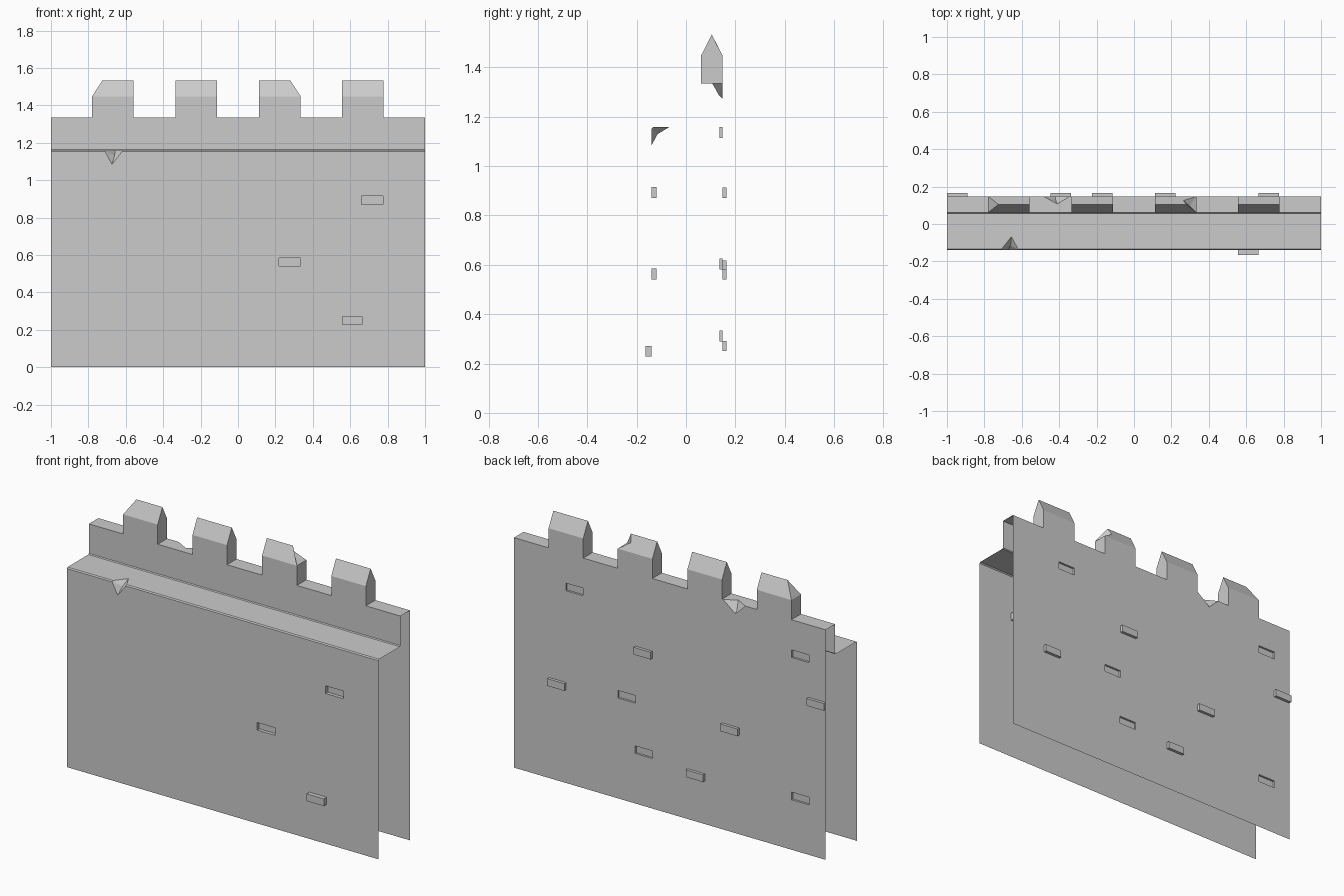
import bpy, bmesh
from mathutils import Vector

if "Cube" in bpy.data.objects:
    bpy.data.objects.remove(bpy.data.objects["Cube"])

FRONT, STEP, BACK = -0.14, 0.061, 0.148
WALK, TOP, EAVE, RIDGE = 1.158, 1.334, 1.448, 1.533
MID = (STEP + BACK) / 2
MERLONS = [(-0.78, -0.558), (-0.335, -0.113), (0.112, 0.335), (0.556, 0.778)]


def to_object(name, bm):
    bmesh.ops.recalc_face_normals(bm, faces=bm.faces)
    me = bpy.data.meshes.new(name)
    bm.to_mesh(me)
    bm.free()
    ob = bpy.data.objects.new(name, me)
    bpy.context.collection.objects.link(ob)
    return ob


def prism(bm, profile, x0, x1):
    """Extrude a (y, z) profile along x; returns the two end rings."""
    a = [bm.verts.new((x0, y, z)) for y, z in profile]
    b = [bm.verts.new((x1, y, z)) for y, z in profile]
    n = len(a)
    for i in range(n):
        j = (i + 1) % n
        bm.faces.new((a[i], a[j], b[j], b[i]))
    ends = bm.faces.new(a), bm.faces.new(b)
    return a, b, ends


def box(bm, x0, x1, y0, y1, z0, z1):
    return prism(bm, [(y0, z0), (y1, z0), (y1, z1), (y0, z1)], x0, x1)


def chip(bm, ring, inner, outer):
    """Faceted chip cutter: a bipyramid over four points near the edge."""
    r = [bm.verts.new(p) for p in ring]
    tips = bm.verts.new(inner), bm.verts.new(outer)
    for i in range(4):
        for t in tips:
            bm.faces.new((r[i], r[(i + 1) % 4], t))


# Stepped wall body (closed while cutting)
bm = bmesh.new()
prism(bm, [(FRONT, 0), (FRONT, WALK - 0.006), (FRONT + 0.006, WALK),
           (STEP - 0.005, WALK), (STEP, WALK + 0.005), (STEP, TOP),
           (BACK, TOP), (BACK, 0)], -1, 1)
wall = to_object("wall", bm)

# Cutters: recessed stones and broken edges
bm = bmesh.new()
for x, z in [(0.66, 0.871), (0.22, 0.541)]:
    box(bm, x, x + 0.114, FRONT - 0.05, FRONT + 0.02, z, z + 0.044)
for x, z in [(0.556, 1.115), (0.222, 0.582), (0.112, 0.29),
             (-0.893, 1.115), (-0.893, 0.29)]:
    box(bm, x, x + 0.112, BACK - 0.012, BACK + 0.05, z, z + 0.044)
chip(bm, [(-0.717, -0.142, 1.16), (-0.655, -0.065, 1.16),
          (-0.613, -0.142, 1.16), (-0.675, -0.142, 1.08)],
     (-0.66, -0.115, 1.13), (-0.66, -0.22, 1.25))
chip(bm, [(-0.49, 0.15, 1.336), (-0.41, 0.106, 1.336),
          (-0.338, 0.15, 1.336), (-0.42, 0.15, 1.27)],
     (-0.42, 0.133, 1.288), (-0.42, 0.23, 1.42))
cutter = to_object("stone_cutter", bm)
cutter.hide_render = True
mod = wall.modifiers.new("cut", 'BOOLEAN')
mod.operation, mod.solver, mod.object = 'DIFFERENCE', 'EXACT', cutter
dg = bpy.context.evaluated_depsgraph_get()
bm = bmesh.new()
bm.from_mesh(bpy.data.meshes.new_from_object(wall.evaluated_get(dg)))
bpy.data.objects.remove(cutter)
wall.modifiers.clear()

# Open the ends, the underside and the seats of the merlons
for x in [x for pair in MERLONS for x in pair]:
    bmesh.ops.bisect_plane(bm, geom=bm.verts[:] + bm.edges[:] + bm.faces[:],
                           plane_co=(x, 0, 0), plane_no=(1, 0, 0))


def is_open(f):
    c = f.calc_center_median()
    seat = abs(c.z - TOP) < 1e-3 and any(a < c.x < b for a, b in MERLONS)
    return abs(c.x) > 0.9995 or c.z < 1e-4 or seat


bmesh.ops.delete(bm, geom=[f for f in bm.faces if is_open(f)], context='FACES')
bmesh.ops.dissolve_limit(bm, angle_limit=0.001, verts=bm.verts, edges=bm.edges)
bm.to_mesh(wall.data)
bm.free()

# Merlons with pitched caps; two have a broken end
for i, (x0, x1) in enumerate(MERLONS):
    bm = bmesh.new()
    a, b, ends = prism(bm, [(STEP, TOP), (STEP, EAVE), (MID, RIDGE),
                            (BACK, EAVE), (BACK, TOP)], x0, x1)
    if i in (0, 2):
        ring, end = (a, ends[0]) if i == 0 else (b, ends[1])
        hip = bmesh.utils.face_split(end, ring[1], ring[3])[0]
        hip = next(f for f in ring[2].link_faces
                   if len(f.verts) == 3 and ring[1] in f.verts)
        ring[2].co.x += 0.055 if i == 0 else -0.055
        if i == 2:
            edge = bm.edges.get((ring[2], ring[3]))
            nick = bmesh.utils.edge_split(edge, ring[2], 0.5)[1]
            nick.co = (0.265, 0.125, 1.494)
            dent = bmesh.ops.poke(bm, faces=[hip])['verts'][0]
            dent.co = (0.297, 0.097, 1.468)
    base = [f for f in bm.faces if all(abs(v.co.z - TOP) < 1e-5 for v in f.verts)]
    bmesh.ops.recalc_face_normals(bm, faces=bm.faces)
    bmesh.ops.delete(bm, geom=base, context='FACES_ONLY')
    to_object(f"merlon_{i + 1}", bm)

# Protruding stones, open against the wall
stones = [(0.556, FRONT - 0.025, FRONT, 0.229)]
stones += [(x, BACK, BACK + 0.017, z) for x, z in
           [(0.112, 0.871), (0.665, 0.541), (-0.446, 0.575),
            (-0.224, 0.25), (-1.0, 0.871)]]
for i, (x, y0, y1, z) in enumerate(stones):
    bm = bmesh.new()
    box(bm, x, x + 0.11, y0, y1, z, z + 0.042)
    wall_y = FRONT if i == 0 else BACK
    hidden = [f for f in bm.faces
              if all(abs(v.co.y - wall_y) < 1e-5 for v in f.verts)]
    bmesh.ops.recalc_face_normals(bm, faces=bm.faces)
    bmesh.ops.delete(bm, geom=hidden, context='FACES_ONLY')
    to_object(f"raised_stone_{i + 1}", bm)
